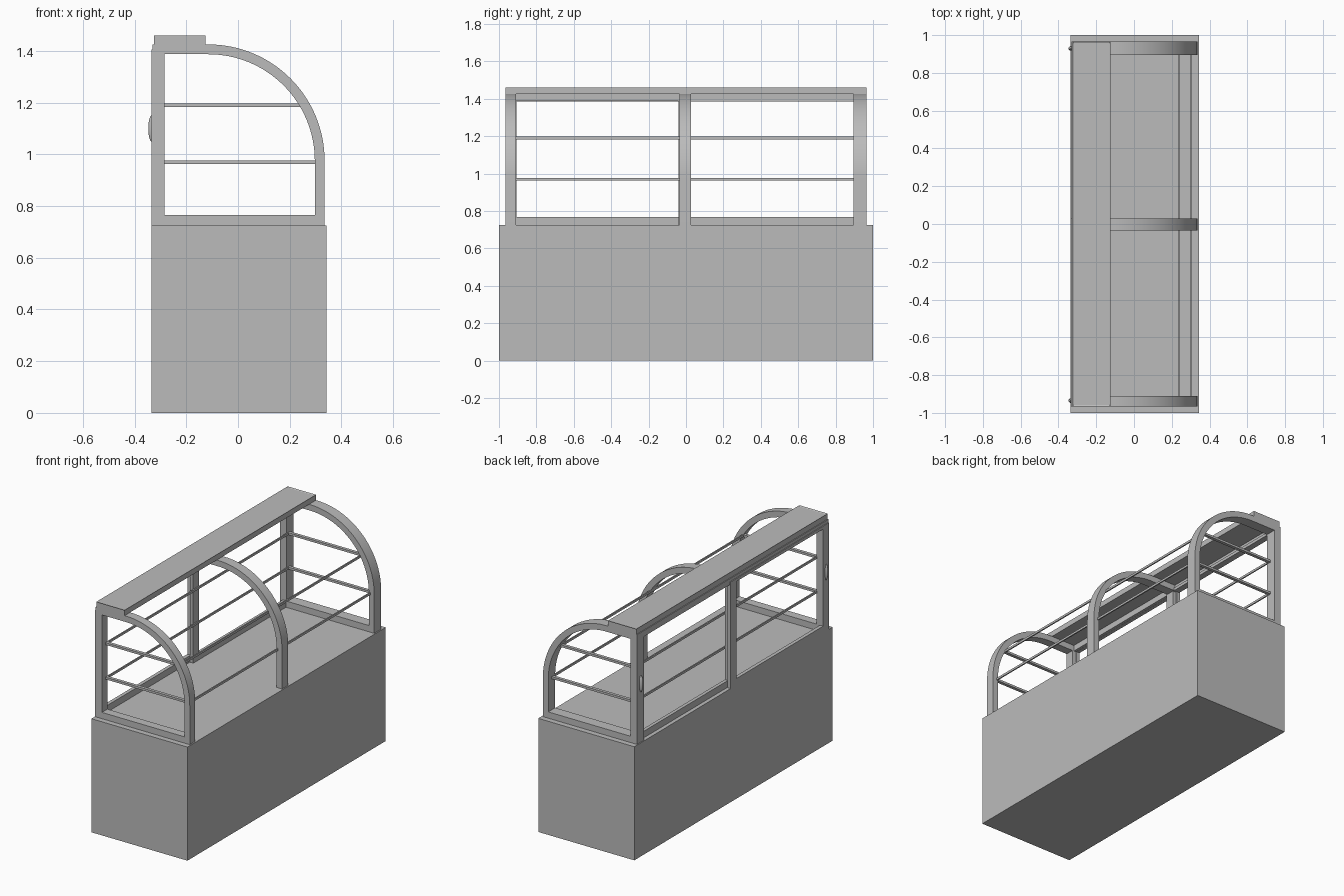
import bpy
import bmesh
import math

cube = bpy.data.objects.get("Cube")
if cube:
    bpy.data.objects.remove(cube, do_unlink=True)

# Single grey finish
grey = bpy.data.materials.new("light_grey")
grey.use_nodes = True
colour = (0.5, 0.5, 0.5, 1)
grey.diffuse_color = colour
grey.node_tree.nodes["Principled BSDF"].inputs["Base Color"].default_value = colour


def finish(name, bm, smooth=False):
    bmesh.ops.recalc_face_normals(bm, faces=bm.faces)
    mesh = bpy.data.meshes.new(name)
    bm.to_mesh(mesh)
    bm.free()
    mesh.materials.append(grey)
    obj = bpy.data.objects.new(name, mesh)
    bpy.context.collection.objects.link(obj)
    if smooth:
        bpy.ops.object.select_all(action="DESELECT")
        obj.select_set(True)
        bpy.context.view_layer.objects.active = obj
        bpy.ops.object.shade_smooth_by_angle(angle=math.radians(30))
    return obj


def add_box(bm, x, y, z):
    verts = bmesh.ops.create_cube(bm, size=1)["verts"]
    for v in verts:
        for i, (lo, hi) in enumerate((x, y, z)):
            v.co[i] = (lo + hi) / 2 + v.co[i] * (hi - lo)
    return verts


def box(name, x, y, z):
    bm = bmesh.new()
    add_box(bm, x, y, z)
    return finish(name, bm)


BACK, FRONT, FLOOR, TOP = -0.33, 0.335, 0.725, 1.425
CX, CZ, R_OUT, R_IN = -0.115, 0.975, 0.45, 0.412


def arc(radius, steps=32):
    angles = [math.pi / 2 * i / steps for i in range(steps + 1)]
    return [(CX + radius * math.cos(a), CZ + radius * math.sin(a)) for a in angles]


def arch(name, y0, y1, closed):
    """Curved frame; closed ones also have a back post and a bottom bar."""
    sill = 0.765 if closed else FLOOR
    back_in = -0.285 if closed else BACK
    outer = [(FRONT, FLOOR)] + arc(R_OUT) + [(BACK, TOP)]
    inner = [(CX + R_IN, sill)] + arc(R_IN) + [(back_in, CZ + R_IN)]
    if closed:
        outer.append((BACK, FLOOR))
        inner.append((back_in, sill))
    bm = bmesh.new()
    rings = []
    for (ox, oz), (ix, iz) in zip(outer, inner):
        rings.append([bm.verts.new(c) for c in
                      ((ox, y0, oz), (ox, y1, oz), (ix, y1, iz), (ix, y0, iz))])
    pairs = list(zip(rings, rings[1:]))
    if closed:
        pairs.append((rings[-1], rings[0]))
    else:
        bm.faces.new(rings[0])
        bm.faces.new(rings[-1])
    for a, b in pairs:
        for k in range(4):
            n = (k + 1) % 4
            bm.faces.new((a[k], a[n], b[n], b[k]))
    return finish(name, bm, smooth=True)


# Solid counter below the display
box("base_cabinet", (-0.335, 0.343), (-1, 1), (0, FLOOR))

# End frames and centre arch
arch("end_frame_front", -0.965, -0.91, True)
arch("end_frame_back", 0.895, 0.965, True)
arch("centre_arch", -0.035, 0.028, False)

# Roof cap with a shallow recessed panel
bm = bmesh.new()
add_box(bm, (-0.325, -0.125), (-0.965, 0.965), (TOP, 1.46))
bm.normal_update()
top = [f for f in bm.faces if f.normal.z > 0.9]
bmesh.ops.inset_region(bm, faces=top, thickness=0.01, depth=0)
bmesh.ops.translate(bm, verts=top[0].verts, vec=(0, 0, -0.004))
finish("roof_cap", bm)

# Header beam along the open service side
box("rear_header", (BACK, -0.295), (-0.965, 0.965), (1.387, TOP))


def door(name, x, y0, y1, stile=0.06):
    """Rectangular sliding door frame."""
    bm = bmesh.new()
    add_box(bm, x, (y0, y0 + stile), (FLOOR, 1.405))
    add_box(bm, x, (y1 - stile, y1), (FLOOR, 1.405))
    for z in ((FLOOR, 0.767), (1.386, 1.405)):
        add_box(bm, x, (y0 + stile, y1 - stile), z)
    return finish(name, bm)


door("outer_sliding_door", (-0.335, -0.312), -0.965, 0.028)
door("inner_sliding_door", (-0.31, -0.288), -0.04, 0.955)

# Oval door pulls
for name, y in (("handle_outer_door", -0.935), ("handle_inner_door", 0.93)):
    bm = bmesh.new()
    bmesh.ops.create_uvsphere(bm, u_segments=20, v_segments=12, radius=1)
    for v in bm.verts:
        v.co = (-0.333 + v.co.x * 0.014, y + v.co.y * 0.012, 1.1 + v.co.z * 0.052)
    finish(name, bm, smooth=True)

# Open shelf frames: long rods with a bar at each end
for name, z, front in (("lower_shelf_frame", 0.97, 0.308), ("upper_shelf_frame", 1.19, 0.24)):
    height = (z - 0.007, z + 0.007)
    bm = bmesh.new()
    for x in (-0.288, front - 0.008):
        add_box(bm, (x, x + 0.008), (-0.925, 0.925), height)
    for y in (-0.93, 0.91):
        add_box(bm, (-0.288, front), (y, y + 0.02), height)
    finish(name, bm)
